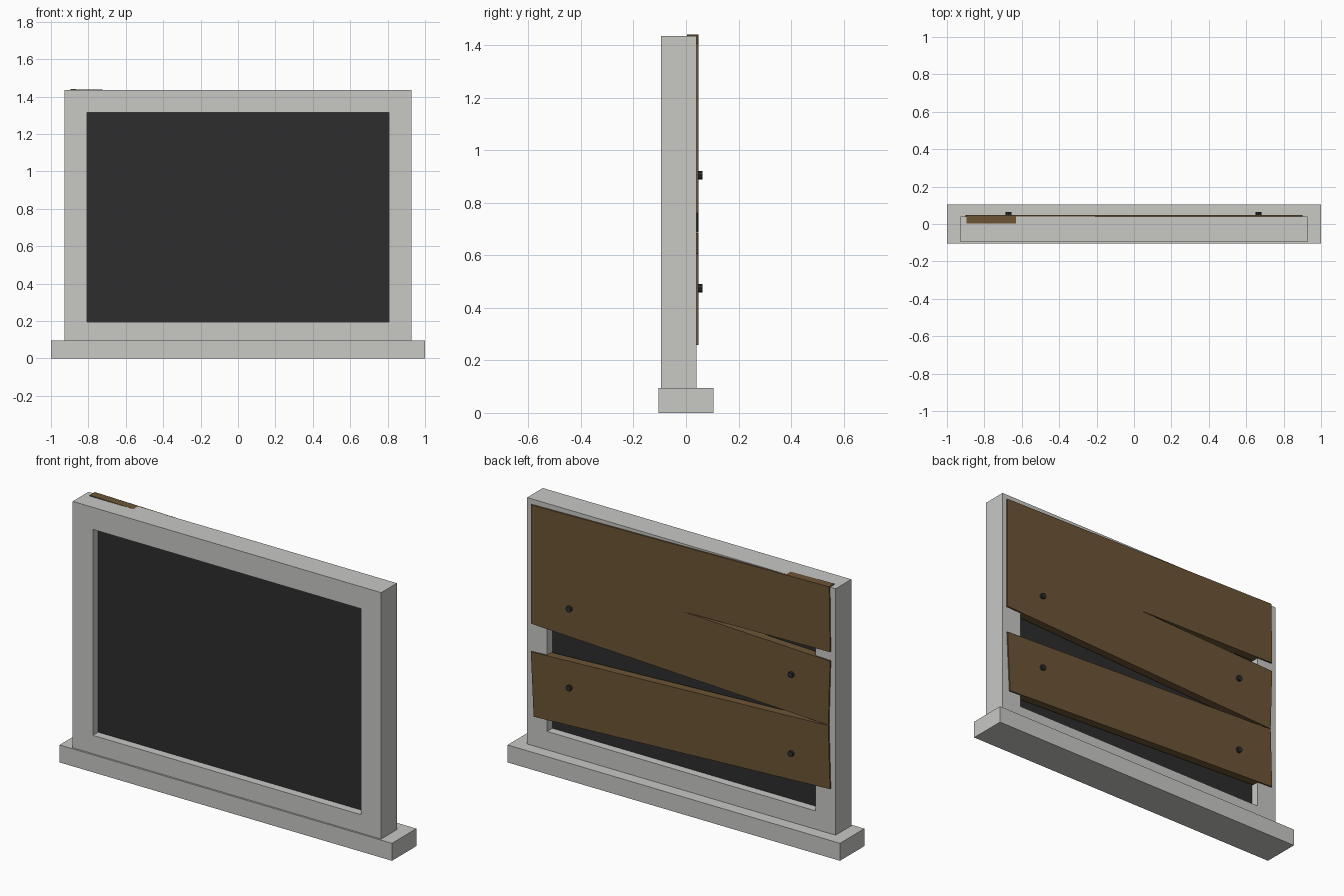
import bpy
import bmesh
from math import radians
from mathutils import Matrix

if "Cube" in bpy.data.objects:
    bpy.data.objects.remove(bpy.data.objects["Cube"], do_unlink=True)


def material(name, rgb):
    mat = bpy.data.materials.new(name)
    mat.use_nodes = True
    mat.diffuse_color = (*rgb, 1)
    mat.node_tree.nodes["Principled BSDF"].inputs["Base Color"].default_value = (*rgb, 1)
    return mat


stone = material("pale_grey", (0.578, 0.578, 0.56))
dark = material("charcoal", (0.026, 0.026, 0.026))
wood = material("brown_wood", (0.153, 0.089, 0.036))
iron = material("dark_iron", (0.025, 0.026, 0.028))


def finish(bm, name, mat):
    bmesh.ops.recalc_face_normals(bm, faces=bm.faces)
    mesh = bpy.data.meshes.new(name)
    bm.to_mesh(mesh)
    bm.free()
    mesh.materials.append(mat)
    obj = bpy.data.objects.new(name, mesh)
    bpy.context.collection.objects.link(obj)
    return obj


def slab(name, outline, y0, y1, mat):
    """Extrude an (x, z) outline from y0 to y1."""
    bm = bmesh.new()
    face = bm.faces.new([bm.verts.new((x, y0, z)) for x, z in outline])
    moved = bmesh.ops.extrude_face_region(bm, geom=[face])["geom"]
    verts = [v for v in moved if isinstance(v, bmesh.types.BMVert)]
    bmesh.ops.translate(bm, verts=verts, vec=(0, y1 - y0, 0))
    return finish(bm, name, mat)


def rectangle(half_width, z0, z1):
    return [(-half_width, z0), (half_width, z0), (half_width, z1), (-half_width, z1)]


# Sill and dark pane
slab("sill", rectangle(1.0, 0, 0.095), -0.105, 0.105, stone)
slab("pane", rectangle(0.81, 0.19, 1.32), -0.05, -0.005, dark)

# Frame: outer and inner loops, front and back, joined into a closed ring
bm = bmesh.new()
outer, inner = rectangle(0.928, 0.095, 1.435), rectangle(0.807, 0.195, 1.315)
front, back = -0.095, 0.04
loops = [[bm.verts.new((x, y, z)) for x, z in outline]
         for outline, y in ((outer, front), (inner, front), (inner, back), (outer, back))]
for i, loop in enumerate(loops):
    after = loops[(i + 1) % 4]
    for j in range(4):
        k = (j + 1) % 4
        bm.faces.new((loop[j], loop[k], after[k], after[j]))
finish(bm, "frame", stone)

# Boards on the back, the upper one split from its edge
upper_board = [(0.90, 1.406), (0.90, 0.76), (-0.89, 0.686), (-0.90, 1.037),
               (-0.014, 1.07), (-0.90, 1.086), (-0.895, 1.44)]
lower_board = [(0.90, 0.607), (0.883, 0.258), (-0.90, 0.341), (-0.89, 0.684)]
slab("upper_board", upper_board, 0.003, 0.048, wood)
slab("lower_board", lower_board, 0.003, 0.048, wood)

# Nail heads
for x, side in ((0.665, "left"), (-0.67, "right")):
    for z, level in ((0.905, "upper"), (0.475, "lower")):
        bm = bmesh.new()
        bmesh.ops.create_cone(
            bm, cap_ends=True, segments=8, radius1=0.016, radius2=0.016, depth=0.03,
            matrix=Matrix.Translation((x, 0.048, z)) @ Matrix.Rotation(radians(90), 4, "X"))
        finish(bm, f"{level}_{side}_nail", iron)
